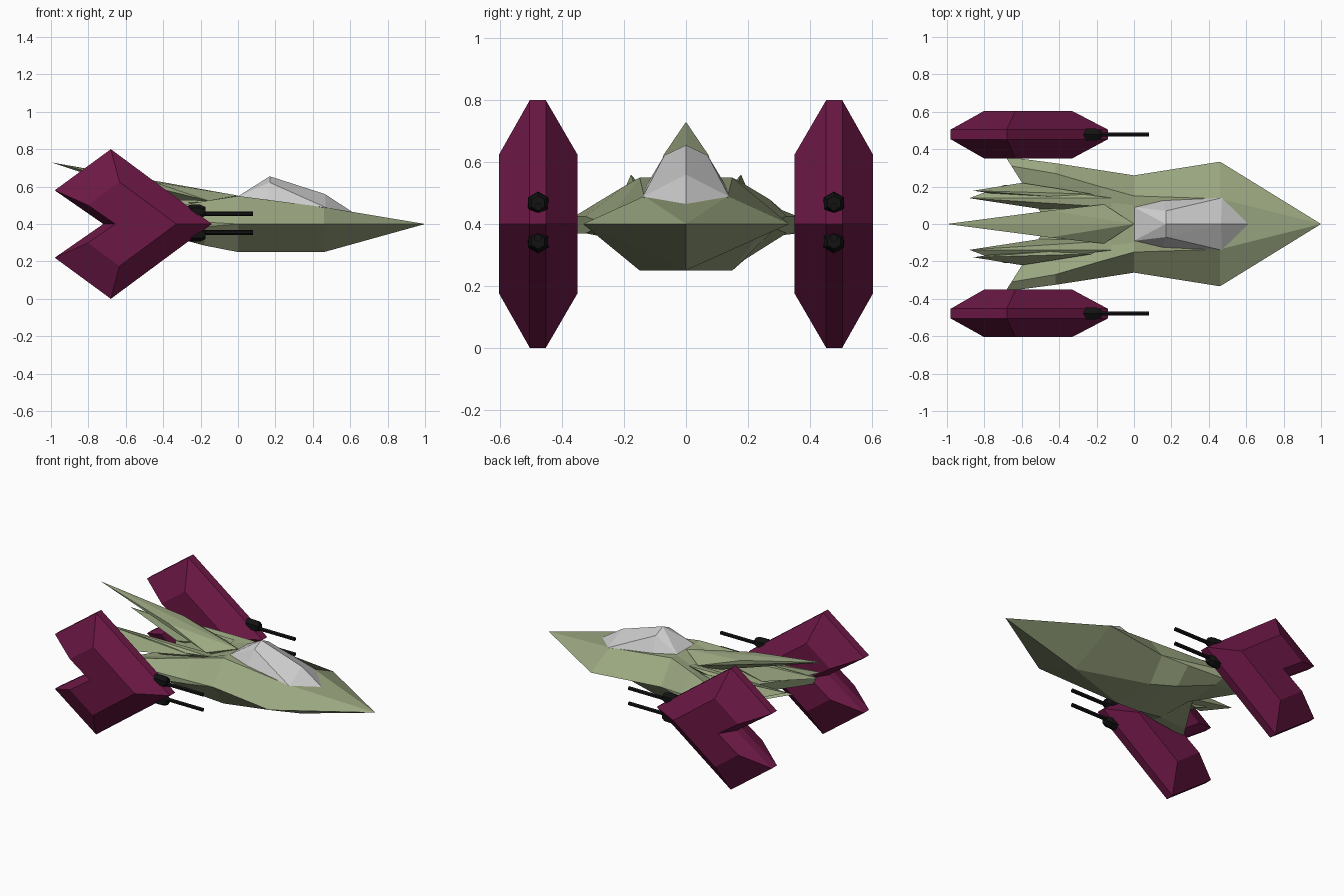
import bpy, bmesh, math
from mathutils import Vector

if "Cube" in bpy.data.objects:
    bpy.data.objects.remove(bpy.data.objects["Cube"])


def material(name, rgb):
    m = bpy.data.materials.new(name)
    m.diffuse_color = (*rgb, 1)
    m.use_nodes = True
    m.node_tree.nodes["Principled BSDF"].inputs["Base Color"].default_value = m.diffuse_color
    return m


GREEN = material("green_paint", (0.33, 0.39, 0.22))
PLUM = material("plum_paint", (0.15, 0.009, 0.06))
BLACK = material("black_metal", (0.006, 0.006, 0.006))


def finish(name, bm, mat):
    bmesh.ops.remove_doubles(bm, verts=bm.verts, dist=0.0005)
    bmesh.ops.recalc_face_normals(bm, faces=bm.faces)
    me = bpy.data.meshes.new(name)
    bm.to_mesh(me)
    bm.free()
    if mat:
        me.materials.append(mat)
    ob = bpy.data.objects.new(name, me)
    bpy.context.collection.objects.link(ob)
    return ob


def loft(name, rings, mat):
    """Skin closed rings of equal length and cap both ends."""
    bm = bmesh.new()
    vs = [[bm.verts.new(p) for p in r] for r in rings]
    n = len(rings[0])
    for a, b in zip(vs, vs[1:]):
        for i in range(n):
            j = (i + 1) % n
            bm.faces.new((a[i], a[j], b[j], b[i]))
    for r in (vs[0], vs[-1]):
        if (Vector(r[0].co) - Vector(r[1].co)).length > 1e-5:
            bm.faces.new(r)
    return finish(name, bm, mat)


def hull(name, pts, mat):
    """Faceted solid around a few points."""
    bm = bmesh.new()
    for p in pts:
        bm.verts.new(p)
    bmesh.ops.convex_hull(bm, input=bm.verts)
    loose = [v for v in bm.verts if not v.link_faces]
    bmesh.ops.delete(bm, geom=loose, context='VERTS')
    bmesh.ops.dissolve_limit(bm, angle_limit=0.01, verts=bm.verts, edges=bm.edges)
    return finish(name, bm, mat)


def both(pts):
    return [(x, s * y, z) for x, y, z in pts for s in ((1, -1) if y else (1,))]


# Fuselage half sections: keel, chine, lower and upper side edge, shoulder, deck, centre
# (the second number sweeps the section back towards the sides)
sections = [
    (1.0, 0, [(0, .40)] * 7),
    (0.46, 0, [(0, .25), (0, .25), (.333, .40), (.333, .40), (.135, .49), (.07, .49), (0, .49)]),
    (0.00, 0, [(0, .25), (.15, .25), (.26, .40), (.26, .40), (.15, .55), (.10, .55), (0, .55)]),
    (-.18, 0, [(0, .285), (.19, .285), (.288, .385), (.288, .41), (.20, .522), (.12, .50), (0, .50)]),
    (-.42, 0, [(0, .35), (.25, .355), (.325, .37), (.325, .425), (.27, .48), (.16, .45), (0, .45)]),
    (-.46, -.63, [(0, .38), (.28, .37), (.36, .37), (.36, .425), (.31, .445), (.20, .43), (0, .43)]),
]
rings = []
for x, sweep, half in sections:
    ring = [(x + sweep * y, y, z) for y, z in half]
    ring += [(x + sweep * y, -y, z) for y, z in half[-2:0:-1]]
    rings.append(ring)
loft("fuselage", rings, GREEN)

# Central tail spike
hull("tail_spike", both([(-1.0, 0, .73), (-.45, 0, .632), (-.45, .072, .624), (0, 0, .552),
                         (-.16, .105, .525), (-.12, 0, .44)]), GREEN)

# Canopy glass
hull("canopy", both([(0, .09, .548), (.155, .125, .53), (.47, .14, .488), (.61, 0, .465),
                     (.05, .05, .50), (.45, .08, .45),
                     (.17, 0, .655), (.17, .07, .622), (.465, 0, .56)]), None)

# Pod side profile: chevron, the broad side faces are a scaled copy
profile = [(-.14, .40), (-.68, .80), (-.98, .58), (-.72, .40), (-.98, .22), (-.68, .00)]


def chevron(y, s):
    return [(-.574 + s * (x + .574), y, .40 + s * (z - .40)) for x, z in profile]


for side, label in ((1, "left"), (-1, "right")):
    # Smaller tail spikes beside the central one
    hull("inner_spike_" + label, [(x, side * y, z) for x, y, z in (
        (-.12, .09, .52), (-.12, .14, .525), (-.88, .138, .54),
        (-.69, .21, .48), (-.50, .08, .44), (-.35, .10, .43))], GREEN)
    hull("outer_spike_" + label, [(x, side * y, z) for x, y, z in (
        (-.22, .13, .505), (-.22, .16, .51), (-.86, .178, .56),
        (-.60, .22, .46), (-.60, .14, .44))], GREEN)

    # Chevron engine pod
    loft("pod_" + label, [chevron(side * y, s) for y, s in
                          ((.351, .5625), (.453, 1), (.505, 1), (.604, .5625))], PLUM)

    # Twin guns: hexagonal housing and barrel
    for z, row in ((.455, "upper"), (.355, "lower")):
        up = 1 if z > .4 else -1

        def hexagon(x, r):
            return [(x, side * .478 + r * math.sin(k * math.pi / 3),
                     z + up * .012 * (r > .02) + r * math.cos(k * math.pi / 3)) for k in range(6)]
        loft("gun_housing_%s_%s" % (row, label),
             [hexagon(x, r) for x, r in ((-.29, .022), (-.25, .038), (-.20, .036), (-.175, .024))], BLACK)
        loft("gun_barrel_%s_%s" % (row, label),
             [hexagon(-.22, .013), hexagon(.08, .013)], BLACK)
